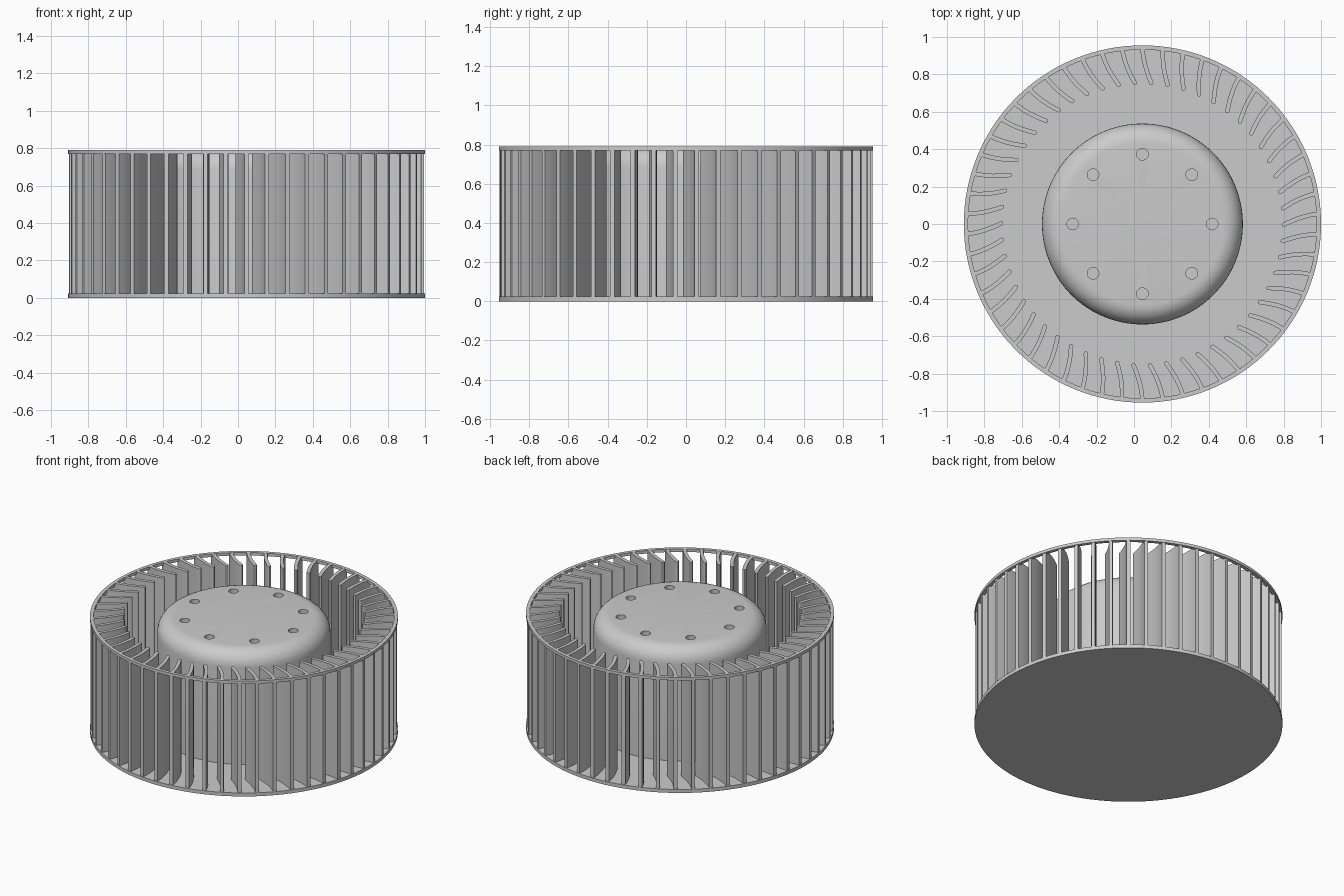
import bpy, bmesh
from math import sin, cos, pi, radians
from mathutils import Vector

if "Cube" in bpy.data.objects:
    bpy.data.objects.remove(bpy.data.objects["Cube"])

CX = 0.045          # wheel axis
BLADES = 54
SEG = 128


def finish(name, bm, smooth=True):
    bmesh.ops.recalc_face_normals(bm, faces=bm.faces)
    me = bpy.data.meshes.new(name)
    bm.to_mesh(me)
    bm.free()
    ob = bpy.data.objects.new(name, me)
    bpy.context.collection.objects.link(ob)
    ob.location.x = CX
    if smooth:
        bpy.ops.object.select_all(action='DESELECT')
        ob.select_set(True)
        bpy.context.view_layer.objects.active = ob
        bpy.ops.object.shade_smooth_by_angle(angle=radians(30))
    return ob


def lathe(name, profile, closed=False):
    """Spin an (r, z) profile around the axis."""
    bm = bmesh.new()
    vs = [bm.verts.new((r, 0, z)) for r, z in profile]
    pairs = list(zip(vs, vs[1:])) + ([(vs[-1], vs[0])] if closed else [])
    edges = [bm.edges.new(p) for p in pairs]
    bmesh.ops.spin(bm, geom=vs + edges, cent=(0, 0, 0), axis=(0, 0, 1),
                   angle=2 * pi, steps=SEG, use_duplicate=False)
    bmesh.ops.remove_doubles(bm, verts=bm.verts, dist=1e-5)
    return finish(name, bm)


# Base disc and top rim
lathe("base_disc", [(0, 0), (0.955, 0), (0.955, 0.024), (0, 0.024)])
lathe("top_rim", [(0.932, 0.77), (0.955, 0.77), (0.955, 0.79), (0.932, 0.79)], closed=True)

# Hub with rounded shoulder
fillet = [(0.432 + 0.105 * cos(a), 0.685 + 0.105 * sin(a))
          for a in (i * pi / 16 for i in range(9))]
hub = lathe("hub", [(0, 0.012), (0.537, 0.012)] + fillet + [(0, 0.79)])

# Ring of blind holes in the hub top
bm = bmesh.new()
for i in range(8):
    a = i * pi / 4
    r = bmesh.ops.create_cone(bm, cap_ends=True, segments=24, radius1=0.031,
                              radius2=0.031, depth=0.12)
    bmesh.ops.translate(bm, verts=r['verts'],
                        vec=(0.373 * cos(a), 0.373 * sin(a), 0.79))
cutter = finish("hole_cutter", bm, smooth=False)
cutter.hide_render = True
cutter.hide_set(True)
mod = hub.modifiers.new("holes", 'BOOLEAN')
mod.operation = 'DIFFERENCE'
mod.solver = 'EXACT'
mod.object = cutter

# Curved blades: centreline given as radius and clockwise sweep in degrees
LINE = [(0.95, 0), (0.915, 0.15), (0.88, 0.5), (0.845, 1.05),
        (0.81, 1.85), (0.78, 2.75), (0.756, 3.6)]
HALF = 0.0115
pts = [Vector((r * cos(radians(-d)), r * sin(radians(-d)))) for r, d in LINE]
left, right = [], []
for i, p in enumerate(pts):
    t = (pts[min(i + 1, len(pts) - 1)] - pts[max(i - 1, 0)]).normalized()
    n = Vector((-t.y, t.x)) * HALF
    left.append(p + n)
    right.append(p - n)
tip = [pts[-1] + n * cos(a) + t * HALF * sin(a) for a in (pi * k / 6 for k in range(1, 6))]
outline = left + tip + right[::-1]

bm = bmesh.new()
for i in range(BLADES):
    a = pi / 2 + 2 * pi * i / BLADES
    c, s = cos(a), sin(a)
    ring = [(p.x * c - p.y * s, p.x * s + p.y * c) for p in outline]
    lo = [bm.verts.new((x, y, 0.02)) for x, y in ring]
    hi = [bm.verts.new((x, y, 0.7895)) for x, y in ring]
    bm.faces.new(lo[::-1])
    bm.faces.new(hi)
    for k in range(len(ring)):
        j = (k + 1) % len(ring)
        bm.faces.new((lo[k], lo[j], hi[j], hi[k]))
finish("blades", bm)
